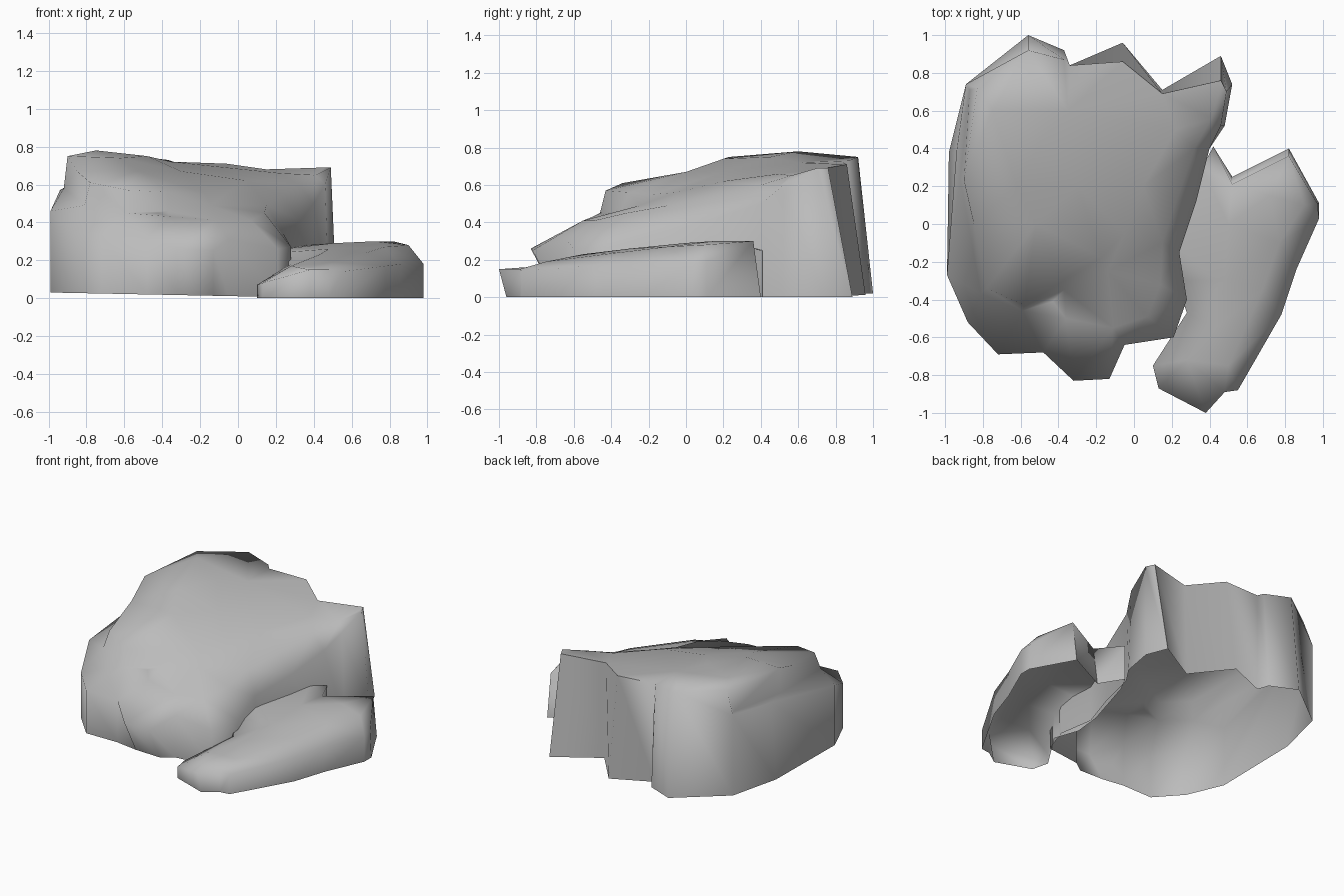
import bpy
import bmesh
import math
from mathutils import Vector
from mathutils.geometry import delaunay_2d_cdt

cube = bpy.data.objects.get("Cube")
if cube:
    bpy.data.objects.remove(cube, do_unlink=True)

UNIT = 0.01  # shapes below are written in hundredths

stone = bpy.data.materials.new("grey_stone")
stone.use_nodes = True
colour = (0.5, 0.5, 0.5, 1)
stone.diffuse_color = colour
stone.node_tree.nodes["Principled BSDF"].inputs["Base Color"].default_value = colour


def build_rock(name, outline, creases, base_height, base_tilt, front_limit):
    """Raise walls from an outline, then span the rim with a faceted top.

    outline: rows of (x, y, rim height) with an optional (x, y) shift of the rim;
    creases: lists of (x, y, z) paths.
    The foot is undercut behind front_limit, tilts along x, and stays open below.
    """
    ground = [Vector(row[:2]) for row in outline]
    rim = []
    for x, y, height, *shift in outline:
        rim.append(Vector((x, y, height)) + Vector((*shift, 0) if shift else (0, 0, 0)))

    # Triangulate the top, keeping rim and crease lines as edges
    points = list(rim)
    edges = []
    for path in creases:
        start = len(points)
        points += [Vector(p) for p in path]
        edges += [(i, i + 1) for i in range(start, len(points) - 1)]
    flat = [p.to_2d() for p in points]
    result = delaunay_2d_cdt(flat, edges, [list(range(len(rim)))], 1, 0.001)
    flat_out, faces, origins = result[0], result[2], result[3]

    bm = bmesh.new()
    top = []
    lookup = {}
    for position, source in zip(flat_out, origins):
        height = points[source[0]].z if source else rim[0].z
        vert = bm.verts.new((position.x * UNIT, position.y * UNIT, height * UNIT))
        top.append(vert)
        for original in source:
            lookup[original] = vert
    for face in faces:
        bm.faces.new([top[i] for i in face])

    # Walls between the undercut foot and the rim
    foot = []
    for p in ground:
        z = max(base_height - p.x * base_tilt, 0)
        foot.append(bm.verts.new(Vector((p.x, max(p.y, front_limit), z)) * UNIT))
    count = len(foot)
    for i in range(count):
        j = (i + 1) % count
        bm.faces.new((foot[i], foot[j], lookup[j], lookup[i]))
    loose = [v for v in bm.verts if not v.link_faces]
    bmesh.ops.delete(bm, geom=loose, context="VERTS")
    bmesh.ops.recalc_face_normals(bm, faces=bm.faces[:])
    if sum(f.normal.z * f.calc_area() for f in bm.faces) < 0:
        bmesh.ops.reverse_faces(bm, faces=bm.faces[:])

    mesh = bpy.data.meshes.new(name)
    bm.to_mesh(mesh)
    bm.free()
    mesh.materials.append(stone)
    rock = bpy.data.objects.new(name, mesh)
    bpy.context.collection.objects.link(rock)
    bpy.ops.object.select_all(action="DESELECT")
    rock.select_set(True)
    bpy.context.view_layer.objects.active = rock
    bpy.ops.object.shade_smooth_by_angle(angle=math.radians(82))


# Tall stepped boulder
boulder_outline = [
    (-89, 74, 60), (-56, 100, 75, 0, -8), (-37, 92, 73, 0, -5), (-34, 84, 72),
    (-6, 96, 71, 0, -10), (15, 71, 68, 0, -2), (46, 89, 69, 0, -13), (52, 74, 69, -3, -4),
    (48, 52, 60, -2, 0), (40, 40, 50), (33, 12, 41), (24, -15, 34),
    (28, -40, 27), (21, -60, 26), (-5, -64, 31), (-13, -82, 25),
    (-32, -83, 26), (-48, -68, 32), (-72, -69, 33), (-88, -52, 35),
    (-99, -27, 46), (-98, 38, 57, 4, 0),
]
boulder_creases = [
    # upper ledge, then the shelf at its foot
    [(-83, 72, 76), (-90, 23, 75), (-85, 1, 67), (-78, -34, 61), (-58, -43, 57), (-37, -30, 56), (-17, -18, 55)],
    [(-87, 71, 61), (-92, 24, 58), (-81, -37, 49), (-59, -46, 45), (-37, -35, 46), (-14, -25, 49)],
    # lower ledge
    [(-43, -41, 45), (-36, -50, 43), (-11, -55, 41), (7, -49, 41), (14, -32, 45)],
    # shoulder above the sloping side
    [(15, -10, 49), (23, 14, 54), (32, 40, 60), (41, 56, 65)],
    # crown of the plateau
    [(-75, 60, 78), (-62, 20, 74), (-52, 0, 67)],
    [(-48, 45, 75), (-30, 20, 67), (5, 20, 62), (22, 50, 66)],
    [(-35, 60, 72)], [(-5, -5, 56)],
]
build_rock("boulder", boulder_outline, boulder_creases, 1, 0.02, -70)

# Low slab leaning beside the boulder
slab_outline = [
    (10, -75, 7), (13, -87, 8), (38, -100, 15), (48, -89, 15),
    (55, -88, 14), (78, -48, 17), (86, -24, 18), (98, 3, 18),
    (98, 11, 19, -1, 0), (82, 40, 30, 0, -4), (52, 25, 28, 0, -4), (42, 41, 25),
    (36, 30, 28), (24, -10, 26), (22, -30, 24), (28, -47, 18),
]
slab_creases = [
    [(28, -72, 17), (43, -55, 23), (48, -30, 26), (50, 0, 29)],
    [(50, -75, 19), (68, -35, 24), (77, -10, 27), (90, 10, 28)],
    [(72, 15, 30)],
]
build_rock("side_slab", slab_outline, slab_creases, 0, 0, -96)
